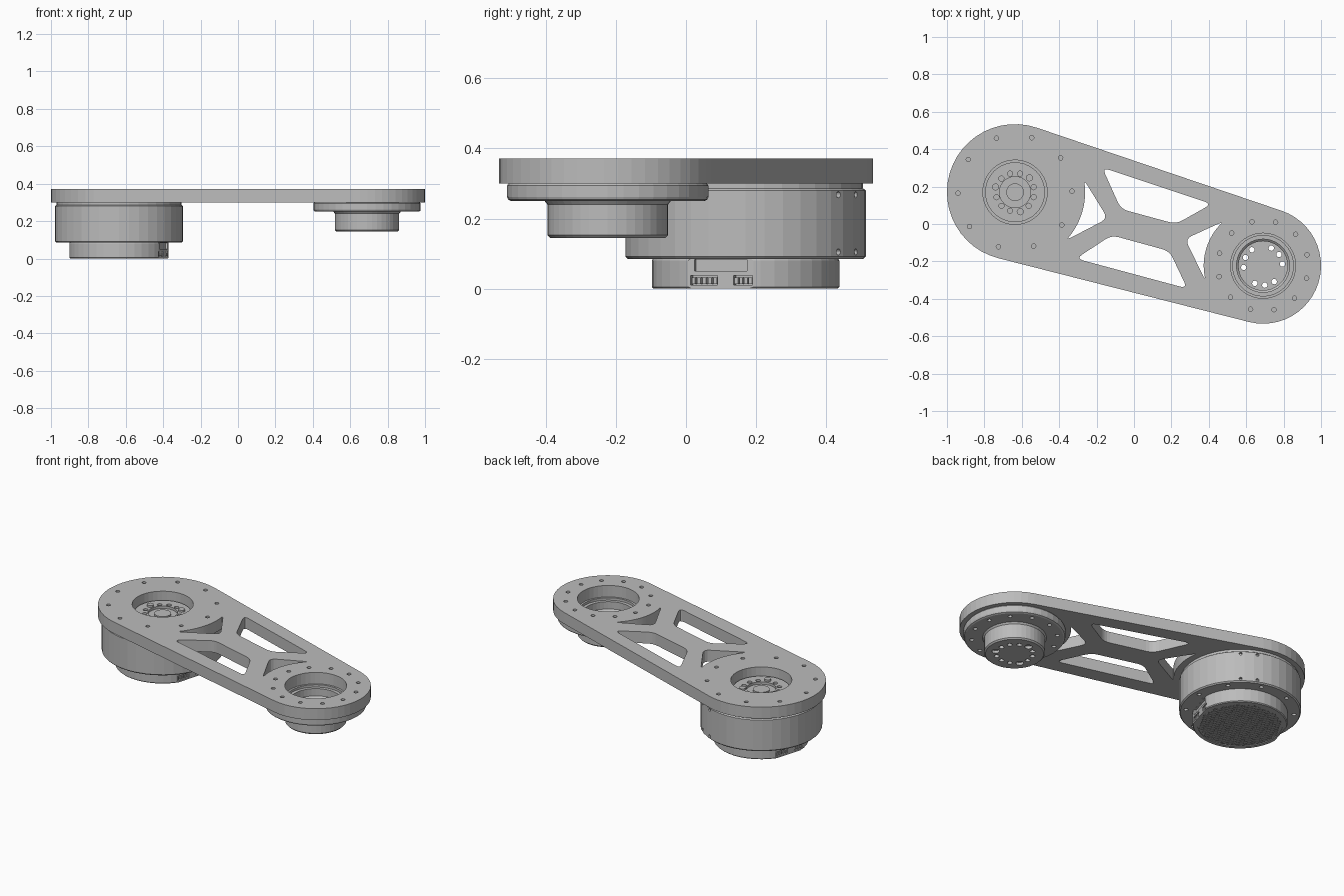
import bpy, bmesh
from math import sin, cos, pi, radians, atan2, acos, hypot, sqrt
from mathutils import Matrix, Vector

if "Cube" in bpy.data.objects:
    bpy.data.objects.remove(bpy.data.objects["Cube"])

grey = bpy.data.materials.new("machined grey")
grey.use_nodes = True
grey.diffuse_color = (0.5, 0.5, 0.5, 1)
grey.node_tree.nodes["Principled BSDF"].inputs["Base Color"].default_value = (0.5, 0.5, 0.5, 1)

MOTOR = Vector((-0.636, 0.17, 0))      # driven end of the arm
JOINT = Vector((0.69, -0.223, 0))      # far end of the arm
R_MOTOR, R_JOINT = 0.364, 0.31
ARM = JOINT - MOTOR
TILT = atan2(ARM.y, ARM.x)


def make(name, bm):
    bmesh.ops.recalc_face_normals(bm, faces=bm.faces)
    mesh = bpy.data.meshes.new(name)
    bm.to_mesh(mesh)
    bm.free()
    mesh.materials.append(grey)
    ob = bpy.data.objects.new(name, mesh)
    bpy.context.collection.objects.link(ob)
    return ob


def cut(ob, bm):
    """Subtract the solids in bm from ob and bake the result."""
    cutter = make("cutter", bm)
    cutter.hide_render = True
    mod = ob.modifiers.new("cut", 'BOOLEAN')
    mod.operation, mod.solver, mod.object = 'DIFFERENCE', 'EXACT', cutter
    bpy.context.view_layer.update()
    baked = bpy.data.meshes.new_from_object(
        ob.evaluated_get(bpy.context.evaluated_depsgraph_get()))
    ob.modifiers.clear()
    ob.data = baked
    bpy.data.objects.remove(cutter)


def lathe(name, profile, centre, steps=40):
    bm = bmesh.new()
    verts = [bm.verts.new((centre.x + r, centre.y, z)) for r, z in profile]
    edges = [bm.edges.new(pair) for pair in zip(verts, verts[1:])]
    bmesh.ops.spin(bm, geom=verts + edges, cent=centre, axis=(0, 0, 1),
                   angle=2 * pi, steps=steps)
    bmesh.ops.remove_doubles(bm, verts=bm.verts, dist=1e-4)
    return make(name, bm)


def rod(bm, at, r, z0, z1, seg=12):
    bmesh.ops.create_cone(bm, cap_ends=True, segments=seg, radius1=r, radius2=r, depth=z1 - z0,
                          matrix=Matrix.Translation((at.x, at.y, (z0 + z1) / 2)))


def rod_ring(bm, centre, ring, angles, r, z0, z1):
    for a in angles:
        t = radians(a)
        rod(bm, centre + ring * Vector((cos(t), sin(t), 0)), r, z0, z1)


def box(bm, frame, x, y, z):
    """Box between pairs of limits, in a local frame."""
    mid = [(a + b) / 2 for a, b in (x, y, z)]
    size = [b - a for a, b in (x, y, z)]
    bmesh.ops.create_cube(bm, size=1, matrix=frame @ Matrix.Translation(mid)
                          @ Matrix.Diagonal((*size, 1)))


def prism(bm, points, z0, z1):
    face = bm.faces.new([bm.verts.new((p[0], p[1], z0)) for p in points])
    top = bmesh.ops.extrude_face_region(bm, geom=[face])["geom"]
    moved = [g for g in top if isinstance(g, bmesh.types.BMVert)]
    bmesh.ops.translate(bm, verts=moved, vec=(0, 0, z1 - z0))


def arc(centre, r, a0, a1, n):
    return [centre.xy + r * Vector((cos(a0 + (a1 - a0) * i / n), sin(a0 + (a1 - a0) * i / n)))
            for i in range(n + 1)]


def rounded(points, size=0.04):
    """Round each corner with a short quadratic curve."""
    out, pts = [], [Vector(p) for p in points]
    for i, p in enumerate(pts):
        ends = []
        for q in (pts[i - 1], pts[(i + 1) % len(pts)]):
            d = q - p
            ends.append(p + d.normalized() * min(size, d.length * 0.45))
        for k in range(5):
            t = k / 4
            out.append(ends[0] * (1 - t) ** 2 + p * 2 * t * (1 - t) + ends[1] * t * t)
    return out


MOTOR_BOLTS = [1 + 36 * i for i in range(10)]
JOINT_BOLTS = [14 + 30 * i for i in range(12)]

# Arm plate: two round ends joined by tangents
lean = acos((R_MOTOR - R_JOINT) / ARM.length)
bm = bmesh.new()
prism(bm, arc(MOTOR, R_MOTOR, TILT + lean, TILT + 2 * pi - lean, 24)
      + arc(JOINT, R_JOINT, TILT - lean, TILT + lean, 24), 0.30, 0.371)
plate = make("arm_plate", bm)

# Truss windows, bearing openings and bolt holes
windows = [
    [(-0.17, 0.302), (-0.07, 0.08), (0.225, 0.0), (0.415, 0.107)],
    [(-0.31, -0.185), (0.285, -0.345), (0.19, -0.145), (-0.12, -0.06)],
    arc(MOTOR, 0.375, radians(10), radians(-43), 8) + [(-0.14, 0.03)],
    arc(JOINT, 0.318, radians(194.5), radians(132), 8) + [(0.273, -0.08)],
]
bm = bmesh.new()
for w in windows:
    prism(bm, rounded(w), 0.25, 0.42)
rod(bm, MOTOR, 0.172, 0.25, 0.42, 40)
rod(bm, JOINT, 0.174, 0.25, 0.42, 40)
rod_ring(bm, MOTOR, 0.305, MOTOR_BOLTS, 0.012, 0.25, 0.42)
rod_ring(bm, JOINT, 0.242, JOINT_BOLTS, 0.012, 0.25, 0.42)
cut(plate, bm)

# Motor housing with output hub
housing = lathe("motor_housing", [
    (0, 0.085), (0.336, 0.085), (0.343, 0.092), (0.343, 0.28), (0.335, 0.286), (0.335, 0.30),
    (0.16, 0.30), (0.16, 0.32), (0.083, 0.32), (0.083, 0.305), (0.047, 0.305),
    (0.047, 0.315), (0, 0.315)], MOTOR)
bm = bmesh.new()
rod_ring(bm, MOTOR, 0.103, [15 + 30 * i for i in range(12) if i % 4 != 1], 0.014, 0.306, 0.35)
rod_ring(bm, MOTOR, 0.305, MOTOR_BOLTS, 0.012, 0.06, 0.10)
for a in (50.6, 66.7):                      # side screw holes
    for z in (0.105, 0.268):
        bmesh.ops.create_cone(
            bm, cap_ends=True, segments=12, radius1=0.009, radius2=0.009, depth=0.04,
            matrix=Matrix.Translation(MOTOR) @ Matrix.Rotation(radians(a), 4, 'Z')
            @ Matrix.Translation((0.345, 0, z)) @ Matrix.Rotation(pi / 2, 4, 'Y'))
cut(housing, bm)

bm = bmesh.new()
rod_ring(bm, MOTOR, 0.108, (45, 165, 285), 0.019, 0.315, 0.332)
make("hub_pins", bm)

# Motor base with a flat, a notch and two sockets on each end
base = lathe("motor_base", [
    (0, 0.004), (0.24, 0.004), (0.24, 0), (0.262, 0), (0.267, 0.005), (0.267, 0.08),
    (0.262, 0.09), (0, 0.09)], MOTOR)
SOCKETS = ((-0.09, -0.01), (0.038, 0.094))
frames = [Matrix.Translation(MOTOR) @ Matrix.Rotation(TILT + turn, 4, 'Z') for turn in (0, pi)]
for f in frames:
    bm = bmesh.new()
    box(bm, f, (0.248, 0.4), (-0.2, 0.2), (-0.1, 0.0845))
    cut(base, bm)
    bm = bmesh.new()
    box(bm, f, (0.236, 0.4), (-0.078, 0.078), (0.05, 0.0835))
    for y in SOCKETS:
        box(bm, f, (0.225, 0.4), y, (0.01, 0.038))
    cut(base, bm)

bm = bmesh.new()
for f in frames:
    for y0, y1 in SOCKETS:
        count = round((y1 - y0) / 0.016)
        step = (y1 - y0) / count
        for i in range(count):
            y = y0 + step * (i + 0.5)
            box(bm, f, (0.22, 0.246), (y - 0.005, y + 0.005), (0.014, 0.032))
make("socket_pins", bm)

# Honeycomb vent under the base
bm = bmesh.new()
pitch = 0.024
side = pitch / sqrt(3)
for row in range(-12, 13):
    for col in range(-12, 13):
        cx, cy = (col + 0.5 * (row % 2)) * pitch, row * side * 1.5
        if hypot(cx, cy) < 0.226:
            bm.faces.new([bm.verts.new((MOTOR.x + cx + side * sin(k * pi / 3),
                                        MOTOR.y + cy + side * cos(k * pi / 3), 0.0005))
                          for k in range(6)])
bmesh.ops.remove_doubles(bm, verts=bm.verts, dist=1e-4)
for f in bm.faces:
    if f.normal.z > 0 or f.calc_center_median() is None:
        f.normal_flip()
bm.normal_update()
for f in bm.faces:
    if f.normal.z > 0:
        f.normal_flip()
bmesh.ops.inset_individual(bm, faces=bm.faces[:], thickness=0.003, depth=-0.003)
mesh = bpy.data.meshes.new("base_vent")
bm.to_mesh(mesh)
bm.free()
mesh.materials.append(grey)
bpy.context.collection.objects.link(bpy.data.objects.new("base_vent", mesh))

# Joint flange and hollow stub
flange = lathe("joint_flange", [
    (0, 0.145), (0.164, 0.145), (0.172, 0.153), (0.172, 0.24), (0.18, 0.25), (0.275, 0.25),
    (0.284, 0.254), (0.287, 0.262), (0.287, 0.294), (0.282, 0.30), (0.162, 0.30),
    (0.162, 0.285), (0.142, 0.285), (0.142, 0.24), (0.131, 0.23), (0.131, 0.17), (0, 0.17)],
    JOINT)
bm = bmesh.new()
rod_ring(bm, JOINT, 0.104, [5 + 30 * i for i in range(12) if i % 4 != 3], 0.0145, 0.1, 0.2)
rod_ring(bm, JOINT, 0.11, (95, 215, 335), 0.022, 0.1, 0.162)
rod_ring(bm, JOINT, 0.242, JOINT_BOLTS, 0.012, 0.2, 0.265)
cut(flange, bm)
